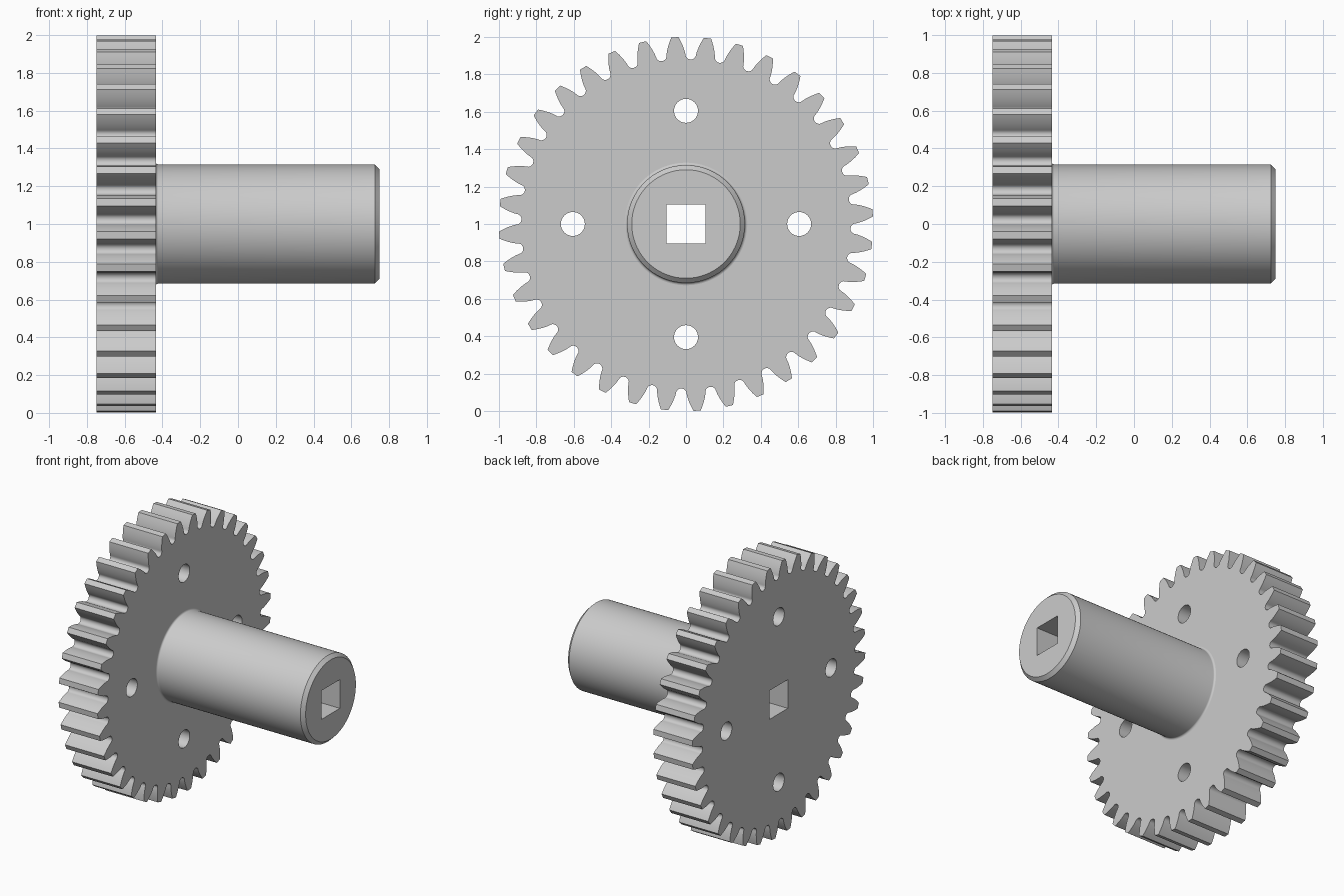
import bpy, bmesh, math

if "Cube" in bpy.data.objects:
    bpy.data.objects.remove(bpy.data.objects["Cube"])

GEAR_BACK, GEAR_FRONT, SHAFT_END = -0.75, -0.435, 0.75
CZ = 1.0            # height of the axle
TEETH = 36
BORE = 0.105        # half width of the square bore

metal = bpy.data.materials.new("light grey metal")
metal.diffuse_color = (0.6, 0.6, 0.6, 1)
metal.use_nodes = True
metal.node_tree.nodes["Principled BSDF"].inputs["Base Color"].default_value = metal.diffuse_color


def finish(bm, name):
    bmesh.ops.recalc_face_normals(bm, faces=bm.faces)
    me = bpy.data.meshes.new(name)
    bm.to_mesh(me)
    bm.free()
    ob = bpy.data.objects.new(name, me)
    bpy.context.collection.objects.link(ob)
    me.materials.append(metal)
    return ob


def loft(name, rings, caps):
    """Join rings of (x, [(y, z)...]) into a skin along x."""
    bm = bmesh.new()
    loops = [[bm.verts.new((x, y, z + CZ)) for y, z in pts] for x, pts in rings]
    n = len(loops[0])
    for a, b in zip(loops, loops[1:]):
        for i in range(n):
            j = (i + 1) % n
            bm.faces.new((a[i], a[j], b[j], b[i]))
    if caps:
        bm.faces.new(loops[0])
        bm.faces.new(loops[-1])
    return finish(bm, name)


def circle(r, n=96, cy=0, cz=0):
    return [(cy + r * math.cos(2 * math.pi * i / n),
             cz + r * math.sin(2 * math.pi * i / n)) for i in range(n)]


def square(h, n=96):
    """Square outline sampled at the same angles as circle()."""
    return [(c * h / max(abs(c), abs(s)), s * h / max(abs(c), abs(s)))
            for c, s in circle(1, n)]


def gear_outline():
    """Involute teeth with rounded valleys."""
    tip, pitch, root, start = 1.0, 0.947, 0.88, 0.905
    base = pitch * math.cos(math.radians(20))

    def inv(r):
        a = math.acos(base / r)
        return math.tan(a) - a

    def half(r):
        return math.pi / (2 * TEETH) + inv(pitch) - inv(r)

    flank = [(half(r), r) for r in (start + (tip - start) * k / 7 for k in range(8))]
    gap = math.pi / TEETH - half(start)
    tooth = [(-a, r) for a, r in flank] + [(a, r) for a, r in reversed(flank)]
    for k in range(1, 10):
        t = math.pi * k / 10
        tooth.append((math.pi / TEETH - gap * math.cos(t),
                      start - (start - root) * math.sin(t)))
    pts = []
    for i in range(TEETH):
        mid = math.radians(3.4) + 2 * math.pi * i / TEETH
        pts += [(r * math.cos(mid + a), r * math.sin(mid + a)) for a, r in tooth]
    return pts


# Toothed wheel
outline = gear_outline()
wheel = loft("gear_wheel", [(GEAR_BACK, outline), (GEAR_FRONT, outline)], True)

# Cutters for the four round holes and the square bore
holes = [circle(0.064, 48, 0.605 * c, 0.605 * s)
         for c, s in ((1, 0), (0, 1), (-1, 0), (0, -1))]
holes.append([(BORE, BORE), (-BORE, BORE), (-BORE, -BORE), (BORE, -BORE)])
bpy.context.view_layer.objects.active = wheel
for i, pts in enumerate(holes):
    cutter = loft("hole_cutter_%d" % i, [(-0.9, pts), (-0.3, pts)], True)
    cutter.hide_render = True
    mod = wheel.modifiers.new("hole", 'BOOLEAN')
    mod.operation, mod.solver, mod.object = 'DIFFERENCE', 'EXACT', cutter
    bpy.ops.object.modifier_apply(modifier=mod.name)
    bpy.data.objects.remove(cutter)

# Shaft: square bore, chamfered end, small fillet against the wheel
F = 0.013
rings = [(GEAR_FRONT, square(BORE)), (SHAFT_END, square(BORE)),
         (SHAFT_END, circle(0.29)), (SHAFT_END - 0.025, circle(0.315))]
for k in range(5):
    t = math.pi / 2 * k / 4
    rings.append((GEAR_FRONT + F * (1 - math.sin(t)),
                  circle(0.315 + F * (1 - math.cos(t)))))
shaft = loft("shaft", rings, False)

# Smooth the curved surfaces, keep the edges sharp
for ob in (wheel, shaft):
    bpy.ops.object.select_all(action='DESELECT')
    ob.select_set(True)
    bpy.context.view_layer.objects.active = ob
    bpy.ops.object.shade_smooth_by_angle(angle=math.radians(28))
